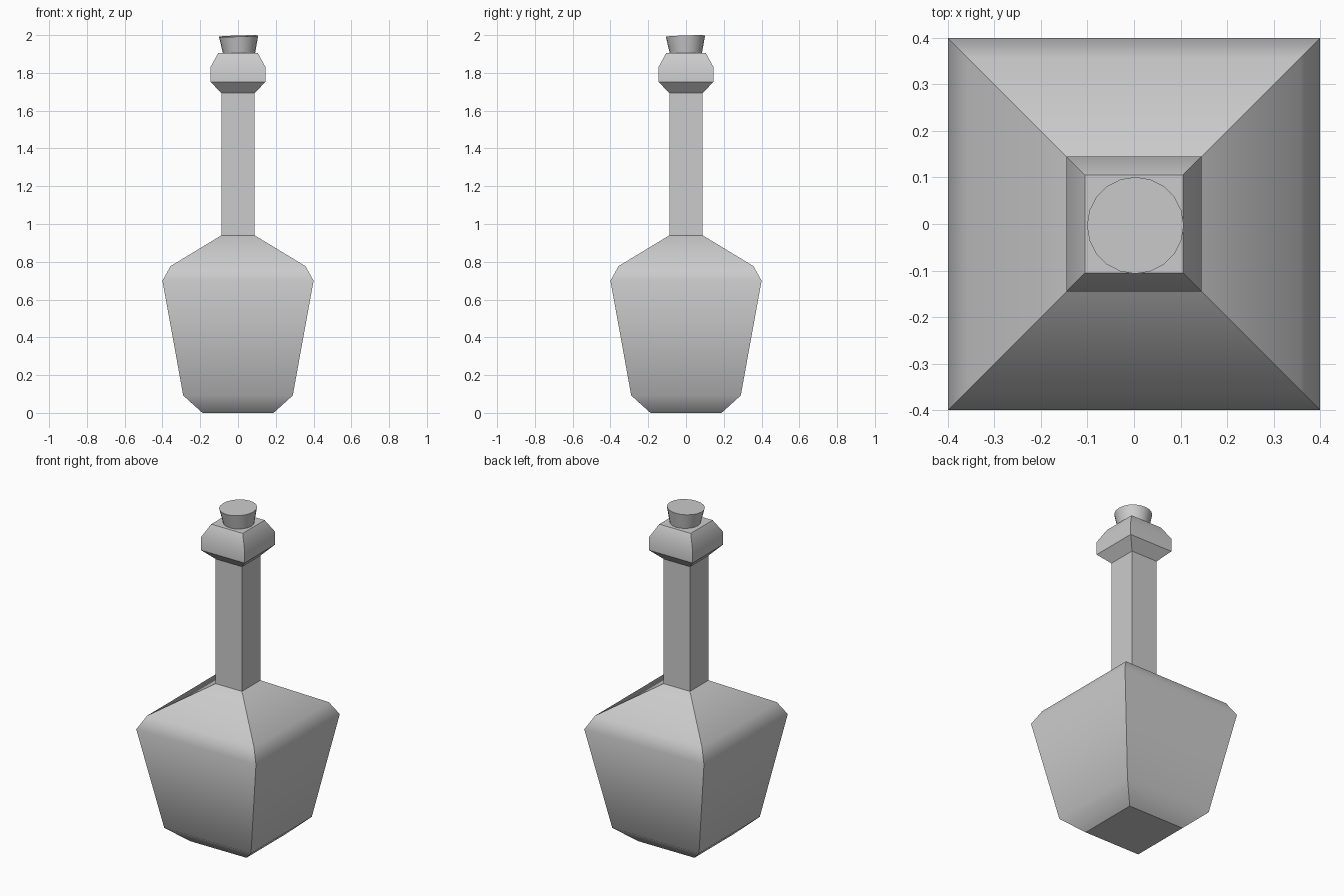
import bpy, bmesh
from math import cos, sin, pi, radians
from mathutils import Matrix

if "Cube" in bpy.data.objects:
    bpy.data.objects.remove(bpy.data.objects["Cube"])


def loft(name, profile, sides, start, angle):
    """Stack regular polygon rings given as (radius, z) and cap both ends."""
    bm = bmesh.new()
    rings = [[bm.verts.new((r * cos(start + 2 * pi * i / sides),
                            r * sin(start + 2 * pi * i / sides), z))
              for i in range(sides)] for r, z in profile]
    for a, b in zip(rings, rings[1:]):
        for i in range(sides):
            j = (i + 1) % sides
            bm.faces.new((a[i], a[j], b[j], b[i]))
    bm.faces.new(rings[0][::-1])
    bm.faces.new(rings[-1])
    mesh = bpy.data.meshes.new(name)
    bm.to_mesh(mesh)
    bm.free()
    obj = bpy.data.objects.new(name, mesh)
    bpy.context.collection.objects.link(obj)
    bpy.ops.object.select_all(action='DESELECT')
    obj.select_set(True)
    bpy.context.view_layer.objects.active = obj
    bpy.ops.object.shade_smooth_by_angle(angle=radians(angle))
    return obj


# Square bottle: body, shoulder, neck and collar as (half width, height)
outline = [(0.188, 0), (0.29, 0.092), (0.40, 0.70), (0.357, 0.777),
           (0.088, 0.94), (0.088, 1.693), (0.145, 1.752),
           (0.145, 1.832), (0.105, 1.905)]
loft("bottle", [(w * 2 ** 0.5, z) for w, z in outline], 4, pi / 4, 41)

# Round tapered stopper, leaning slightly in the mouth
stopper = loft("stopper", [(0.075, -0.14), (0.104, 0)], 20, 0, 35)
stopper.matrix_world = (Matrix.Translation((0.003, -0.003, 1.995))
                        @ Matrix.Rotation(radians(1.8), 4, 'X')
                        @ Matrix.Rotation(radians(-1.8), 4, 'Y'))
